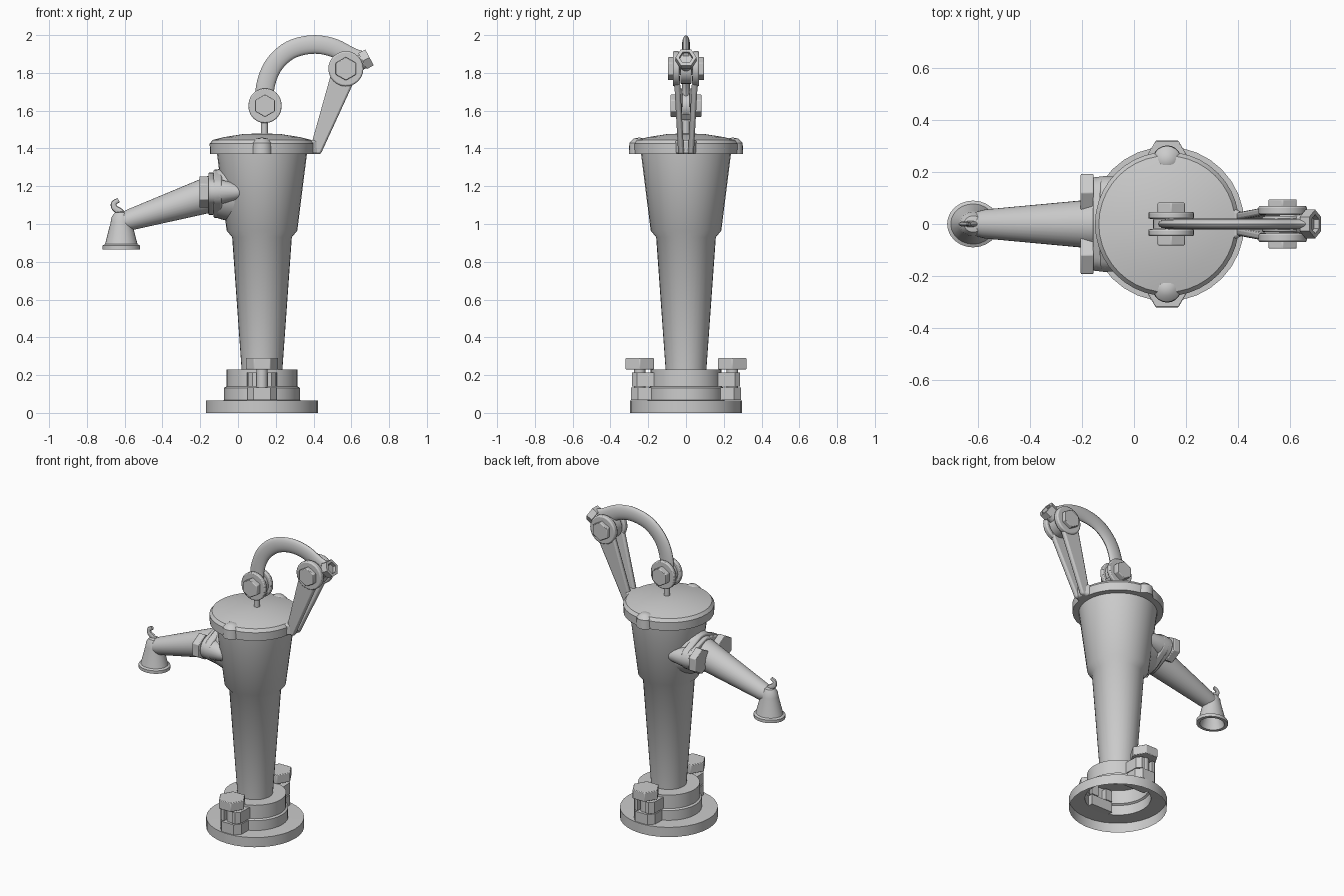
import bpy, bmesh
from math import sin, cos, pi, radians
from mathutils import Vector
from mathutils.geometry import convex_hull_2d

if "Cube" in bpy.data.objects:
    bpy.data.objects.remove(bpy.data.objects["Cube"])

CX = 0.127  # pump barrel axis


def finish(name, bm, bevel=0.0):
    bmesh.ops.recalc_face_normals(bm, faces=bm.faces)
    me = bpy.data.meshes.new(name)
    bm.to_mesh(me)
    bm.free()
    ob = bpy.data.objects.new(name, me)
    bpy.context.collection.objects.link(ob)
    bpy.ops.object.select_all(action='DESELECT')
    ob.select_set(True)
    bpy.context.view_layer.objects.active = ob
    bpy.ops.object.shade_smooth_by_angle(angle=radians(38))
    if bevel:
        m = ob.modifiers.new("bevel", 'BEVEL')
        m.width, m.segments, m.limit_method = bevel, 2, 'ANGLE'
    return ob


def lathe(name, profile, origin, axis=(0, 0, 1), seg=32, squash=1.0, bevel=0.0, phase=0.0):
    """Revolve (radius, height) points around an axis; squash scales the y direction."""
    q = Vector((0, 0, 1)).rotation_difference(Vector(axis))
    bm, rings = bmesh.new(), []
    for r, h in profile:
        n = seg if r > 1e-5 else 1
        ring = []
        for i in range(n):
            a = 2 * pi * i / seg + phase
            v = q @ Vector((r * cos(a), r * sin(a), h))
            v.y *= squash
            ring.append(bm.verts.new(v + Vector(origin)))
        rings.append(ring)
    for a, b in zip(rings, rings[1:]):
        for i in range(seg):
            j = (i + 1) % seg
            f = [a[i % len(a)], a[j % len(a)], b[j % len(b)], b[i % len(b)]]
            bm.faces.new(list(dict.fromkeys(f)))
    return finish(name, bm, bevel)


def rod(name, p, axis, length, r, seg=24, bevel=0.0, phase=0.0):
    return lathe(name, [(0, 0), (r, 0), (r, length), (0, length)], p, axis, seg, 1, bevel, phase)


def circle(cx, cy, r, n=24):
    return [(cx + r * cos(2 * pi * i / n), cy + r * sin(2 * pi * i / n)) for i in range(n)]


def prism(name, pts, d0, d1, axis, bevel=0.0, lean=0.0, z0=0.0):
    """Extrude the convex hull of 2D points from d0 to d1 along an axis."""
    pts = [pts[i] for i in convex_hull_2d(pts)]
    place = {'X': lambda p, d: (d, p[0], p[1]),
             'Y': lambda p, d: (p[0], d + lean * (p[1] - z0), p[1]),
             'Z': lambda p, d: (p[0], p[1], d)}[axis]
    bm = bmesh.new()
    lo = [bm.verts.new(place(p, d0)) for p in pts]
    hi = [bm.verts.new(place(p, d1)) for p in pts]
    bm.faces.new(lo)
    bm.faces.new(hi)
    for i in range(len(pts)):
        j = (i + 1) % len(pts)
        bm.faces.new([lo[i], lo[j], hi[j], hi[i]])
    return finish(name, bm, bevel)


def sweep(name, path, a, b, seg=16, sub=6, taper=1.0):
    """Elliptical bar (a in the xz plane, b in y) along a smoothed xz path."""
    P = [Vector(p) for p in path]
    P = [2 * P[0] - P[1]] + P + [2 * P[-1] - P[-2]]
    pts = []
    for i in range(1, len(P) - 2):
        for k in range(sub):
            t = k / sub
            pts.append(0.5 * (2 * P[i] + (P[i + 1] - P[i - 1]) * t
                       + (2 * P[i - 1] - 5 * P[i] + 4 * P[i + 1] - P[i + 2]) * t * t
                       + (3 * P[i] - P[i - 1] - 3 * P[i + 1] + P[i + 2]) * t ** 3))
    pts.append(P[-2])
    bm, rings = bmesh.new(), []
    for i, p in enumerate(pts):
        d = (pts[min(i + 1, len(pts) - 1)] - pts[max(i - 1, 0)]).normalized()
        s = 1 + (taper - 1) * i / (len(pts) - 1)
        ring = []
        for k in range(seg):
            u, v = cos(2 * pi * k / seg) * a * s, sin(2 * pi * k / seg) * b * s
            ring.append(bm.verts.new((p.x - d.y * u, v, p.y + d.x * u)))
        rings.append(ring)
    for r0, r1 in zip(rings, rings[1:]):
        for k in range(seg):
            j = (k + 1) % seg
            bm.faces.new([r0[k], r0[j], r1[j], r1[k]])
    bm.faces.new(rings[0])
    bm.faces.new(rings[-1])
    return finish(name, bm)


# Barrel with stepped foot, open underneath
lathe("barrel", [(.297, 0), (.297, .065), (.2, .067), (.2, .133), (.188, .14), (.188, .23),
                 (.108, .23), (.158, .93), (.187, .965), (.239, 1.38)], (CX, 0, 0))
# Domed lid
lathe("lid", [(0, 1.375), (.24, 1.37), (.275, 1.37), (.277, 1.425), (.262, 1.445),
              (.2, 1.46), (.1, 1.476), (0, 1.48)], (CX, 0, 0), seg=40)

for s, side in ((-1, "front"), (1, "back")):
    # Lid lugs
    lathe(f"lid_lug_{side}", [(0, 1.37), (.055, 1.37), (.053, 1.43), (.03, 1.452), (0, 1.458)],
          (CX, s * .247, 0), seg=20)
    # Foot bolt lugs: solid below, slotted fork above
    prism(f"foot_lug_{side}", [(CX - .08, s * .15), (CX + .08, s * .15), (CX + .078, s * .255),
          (CX + .045, s * .292), (CX - .045, s * .292), (CX - .078, s * .255)], .067, .135, 'Z')
    for t in (-1, 1):
        prism(f"foot_prong_{side}", [(CX + t * .03, s * .15), (CX + t * .08, s * .15),
              (CX + t * .075, s * .26), (CX + t * .05, s * .287), (CX + t * .03, s * .287)],
              .14, .215, 'Z')
    rod(f"foot_bolt_shank_{side}", (CX, s * .245, .1), (0, 0, 1), .15, .03)
    rod(f"foot_bolt_head_{side}", (CX, s * .245, .23), (0, 0, 1), .06, .087, 6, .004)

    # Bolts joining the spout to the barrel, with tapered lugs
    lathe(f"spout_lug_{side}", [(0, 0), (.07, 0), (.068, .03), (.045, .12), (.012, .22), (0, .22)],
          (-.13, s * .112, 1.17), (1, s * .2, 0), 20)
    rod(f"spout_bolt_{side}", (-.205, s * .12, 1.17), (1, 0, 0), .05, .083, 6, .004)

    # Fork cheeks and pivot bolt on the piston rod
    prism(f"rod_fork_{side}", circle(.143, 1.63, .088) + circle(.143, 1.622, .088),
          s * .02, s * .046, 'Y', .006)
    rod(f"rod_bolt_{side}", (.143, s * .04, 1.626), (0, s, 0), .042, .06, 6, .004, pi / 2)

    # Handle support arms, spreading upwards, and their pivot bolt
    prism(f"support_arm_{side}", circle(.571, 1.822, .068) + [(.385, 1.41), (.385, 1.37), (.438, 1.37)],
          s * .012, s * .043, 'Y', .01, s * .055, 1.4)
    prism(f"arm_eye_{side}", circle(.571, 1.822, .093), s * .035, s * .07, 'Y', .008)
    rod(f"arm_bolt_{side}", (.571, s * .065, 1.822), (0, s, 0), .03, .062, 6, .004, pi / 2)

# Support arm foot on the lid rim
prism("arm_foot", [(.33, -.08), (.33, .08), (.41, .048), (.435, .03), (.435, -.03), (.41, -.048)],
      1.37, 1.445, 'Z', .012)

# Piston rod and fork bridge
rod("piston_rod", (.14, 0, 1.46), (0, 0, 1), .1, .019, 16)
prism("fork_bridge", [(.1, 1.55), (.185, 1.55), (.21, 1.58), (.075, 1.58)], -.025, .025, 'Y')

# Curved handle, hub and hexagonal lever socket
sweep("handle", [(.143, 1.62), (.145, 1.73), (.188, 1.84), (.275, 1.92), (.39, 1.95),
                 (.5, 1.935), (.6, 1.885), (.66, 1.865)], .049, .021)
prism("handle_hub", circle(.571, 1.822, .08), -.03, .03, 'Y', .005)
prism("handle_eye", circle(.143, 1.626, .07), -.018, .018, 'Y')
sock = Vector((.88, 0, .47)).normalized()
hub = Vector((.571, 0, 1.815))
rod("socket_neck", hub, sock, .12, .042, 20)
lathe("lever_socket", [(0, 0), (.055, 0), (.055, .042), (.036, .042), (.036, .015), (0, .015)],
      hub + sock * .1, sock, 6, phase=pi / 6)

# Spout joint: neck into the barrel, paired flanges
lathe("spout_neck", [(0, 0), (.125, 0), (.135, .03), (.165, .15), (0, .2)], (-.12, 0, 1.16), (1, 0, 0))
prism("barrel_flange", circle(0, 1.16, .128, 32) + circle(.108, 1.17, .075) + circle(-.108, 1.17, .075),
      -.13, -.085, 'X', .008)
prism("spout_flange", circle(0, 1.16, .112, 32) + circle(.11, 1.17, .07) + circle(-.11, 1.17, .07),
      -.157, -.128, 'X', .006)

# Tapered spout, flared nozzle (hollow below) and bucket hook
a, b = Vector((-.12, 0, 1.165)), Vector((-.61, 0, 1.01))
d = b - a
n = d.length
lathe("spout", [(0, 0), (.098, 0), (.056, n * .92), (.046, n), (0, n + .02)], a, d)
lathe("nozzle", [(0, 1.068), (.035, 1.06), (.052, 1.035), (.056, 1.01), (.086, .893), (.1, .886),
                 (.1, .866), (.078, .866), (.068, .9), (.04, .98), (0, .98)],
      (-.618, 0, 0), squash=.9, seg=24)
sweep("bucket_hook", [(-.6, 1.03), (-.625, 1.065), (-.653, 1.085), (-.657, 1.11), (-.632, 1.127)],
      .021, .013, 10, 4, .6)
